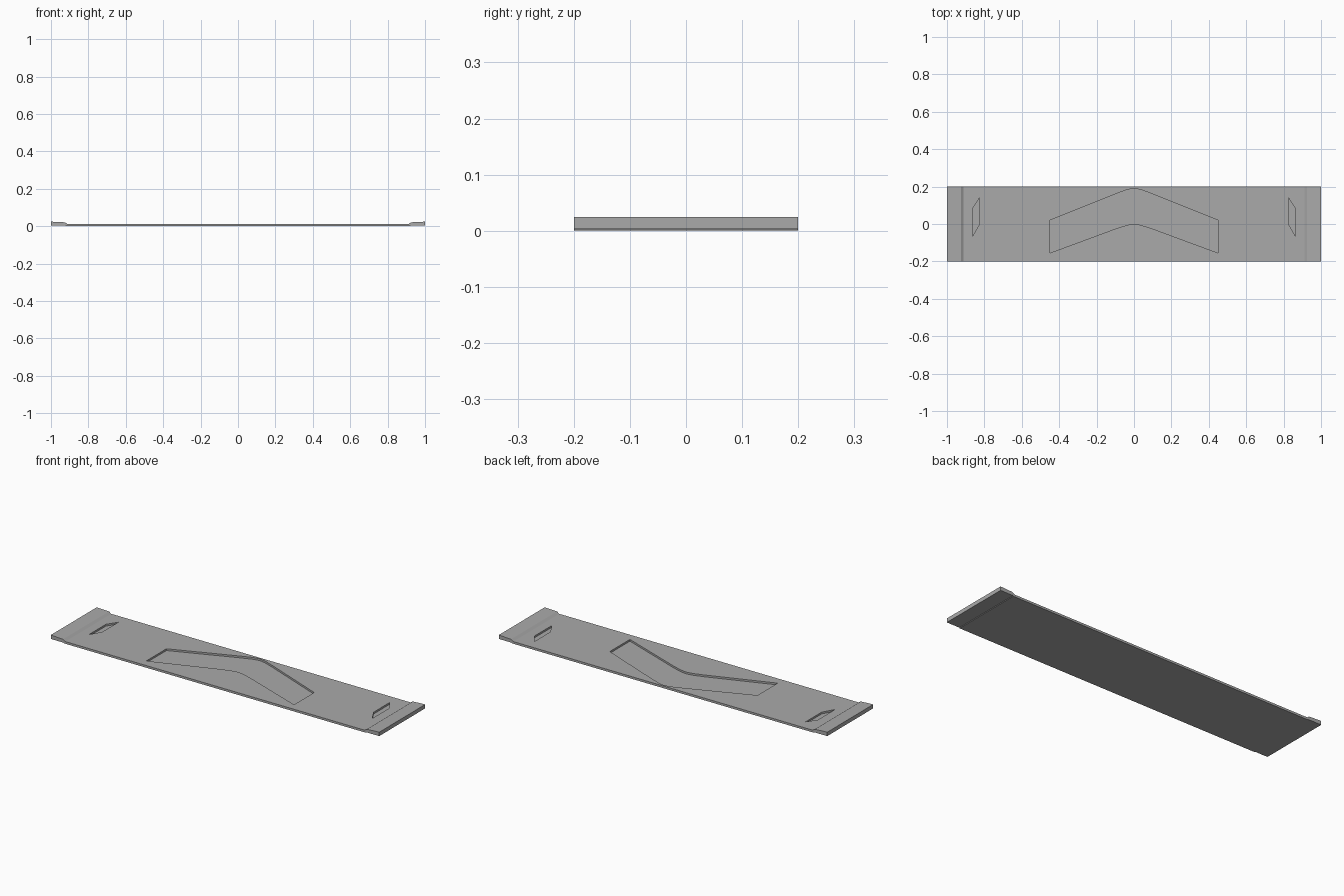
import bpy, bmesh

if "Cube" in bpy.data.objects:
    bpy.data.objects.remove(bpy.data.objects["Cube"])

grey = bpy.data.materials.new("dark_grey")
grey.diffuse_color = (0.4, 0.4, 0.4, 1)
grey.use_nodes = True
grey.node_tree.nodes["Principled BSDF"].inputs["Base Color"].default_value = grey.diffuse_color


def prism(name, points, direction):
    """Extrude a closed polygon of 3D points along a direction."""
    bm = bmesh.new()
    face = bm.faces.new([bm.verts.new(p) for p in points])
    new = bmesh.ops.extrude_face_region(bm, geom=[face])["geom"]
    bmesh.ops.translate(bm, vec=direction,
                        verts=[v for v in new if isinstance(v, bmesh.types.BMVert)])
    bmesh.ops.recalc_face_normals(bm, faces=bm.faces)
    mesh = bpy.data.meshes.new(name)
    bm.to_mesh(mesh)
    bm.free()
    mesh.materials.append(grey)
    obj = bpy.data.objects.new(name, mesh)
    bpy.context.collection.objects.link(obj)
    return obj


def mirrored(half):
    """Close an outline half (x >= 0) with its mirror image."""
    return half + [(-x, v) for x, v in reversed(half) if x > 0]


# Thin plate with thickened end lips, stepped underneath (profile along x)
profile = mirrored([(0.92, 0.0), (0.922, 0.003), (1.0, 0.003), (1.0, 0.0245),
                    (0.925, 0.021), (0.912, 0.012)])
plate = prism("plate", [(x, -0.2, z) for x, z in profile], (0, 0.4, 0))

# Recess outlines: central chevron and the two end slots
FLOOR = 0.002
chevron = mirrored([(0, 0.19), (0.035, 0.184), (0.09, 0.164), (0.45, 0.02),
                    (0.45, -0.155), (0.09, -0.022), (0.035, -0.005), (0, 0)])
slot = [(0.826, 0.14), (0.826, 0.0), (0.863, -0.065), (0.863, 0.083)]
outlines = {
    "chevron_cutter": chevron,
    "right_slot_cutter": slot,
    "left_slot_cutter": [(-x, y) for x, y in slot],
}

# Sink the recesses into the top of the plate
for name, outline in outlines.items():
    cutter = prism(name, [(x, y, FLOOR) for x, y in outline], (0, 0, 0.05))
    cutter.hide_render = True
    cutter.hide_set(True)
    mod = plate.modifiers.new(name, "BOOLEAN")
    mod.operation = "DIFFERENCE"
    mod.solver = "EXACT"
    mod.object = cutter
